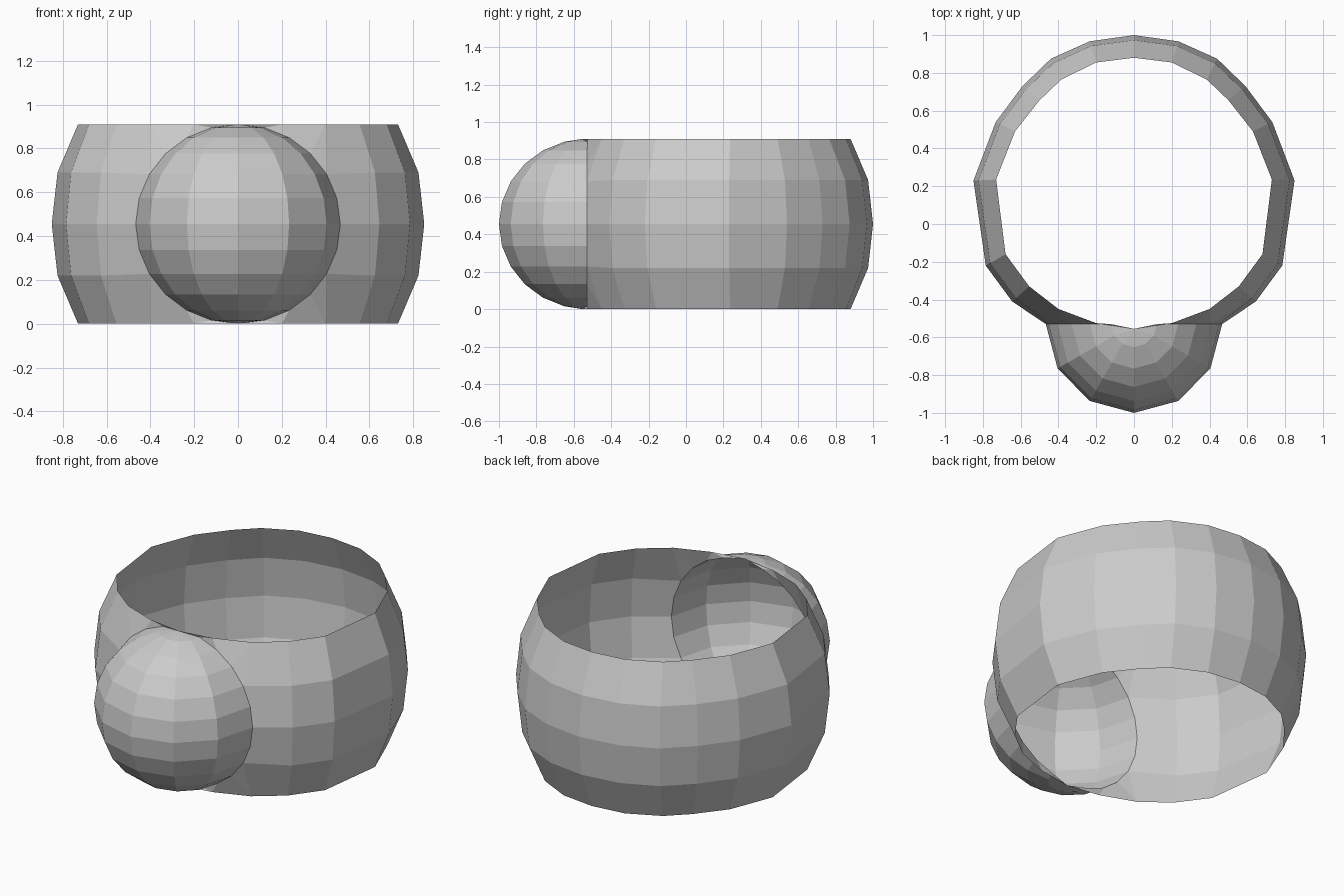
import bpy, bmesh
from math import sin, cos, pi

if "Cube" in bpy.data.objects:
    bpy.data.objects.remove(bpy.data.objects["Cube"])

H, MID = 0.91, 0.455
CY = -0.53            # plane of the round front opening
R = 0.467             # bulb radius


def finish(bm, name):
    # Mirror the right half across x = 0 and weld the seam
    bmesh.ops.remove_doubles(bm, verts=bm.verts, dist=0.001)
    bmesh.ops.recalc_face_normals(bm, faces=bm.faces)
    me = bpy.data.meshes.new(name)
    bm.to_mesh(me)
    bm.free()
    ob = bpy.data.objects.new(name, me)
    bpy.context.collection.objects.link(ob)
    mod = ob.modifiers.new("mirror", 'MIRROR')
    mod.use_axis = (True, False, False)
    mod.use_clip = True


def bulb_point(lat, lon):
    # lat 0..12 from top pole to bottom pole, lon 0 (front) .. 3 (side)
    if lat in (0, 12):
        return (0, -0.555, H if lat == 0 else 0)
    a, b = lat * pi / 12, lon * pi / 6
    return (R * sin(a) * sin(b), CY - 0.47 * sin(a) * cos(b), MID + MID * cos(a))


def add_face(bm, pts):
    bm.faces.new([bm.verts.new(p) for p in pts])


# Front bulb: open half sphere
bm = bmesh.new()
for i in range(12):
    for j in range(3):
        pts = [bulb_point(i, j), bulb_point(i + 1, j),
               bulb_point(i + 1, j + 1), bulb_point(i, j + 1)]
        if i == 0:
            pts.pop(3)
        elif i == 11:
            pts.pop(2)
        add_face(bm, pts)
finish(bm, "front_bulb")

# Band: bulging open ring, widest outline and rim outline from back to front
waist = [(0, 1), (.235, .967), (.44, .875), (.59, .73), (.732, .54),
         (.85, .23), (.785, -.22), (.645, -.41)]
rim = [(0, .88), (.2, .855), (.385, .765), (.5, .655), (.63, .49),
       (.73, .235), (.68, -.16), (.555, -.33)]
rows = [(0, 1), (.22, .22), (MID, 0), (.69, .22), (H, 1)]


def band_point(k, row):
    z, t = rows[row]
    (x0, y0), (x1, y1) = waist[k], rim[k]
    return (x0 + (x1 - x0) * t, y0 + (y1 - y0) * t, z)


bm = bmesh.new()
for k in range(7):
    for r in range(4):
        add_face(bm, [band_point(k, r), band_point(k + 1, r),
                      band_point(k + 1, r + 1), band_point(k, r + 1)])

# Middle rows run up to the side of the round opening
c = [bulb_point(i, 3) for i in range(13)]
for r, (lo, mid, hi) in ((1, (8, 7, 6)), (2, (6, 5, 4))):
    add_face(bm, [band_point(7, r), c[lo], c[mid], c[hi], band_point(7, r + 1)])

# Slim corner pieces between the opening and the top and bottom rims
for z, r_out, r_in, order in ((H, 4, 3, c), (0, 0, 1, c[::-1])):
    side, front = (.4, -.45, z), (.2, -.525, z)
    add_face(bm, [band_point(7, r_out), side, order[4], band_point(7, r_in)])
    add_face(bm, [side, order[3], order[4]])
    add_face(bm, [side, front, order[2], order[3]])
    add_face(bm, [front, order[1], order[2]])
    add_face(bm, [front, order[0], order[1]])
finish(bm, "open_band")
